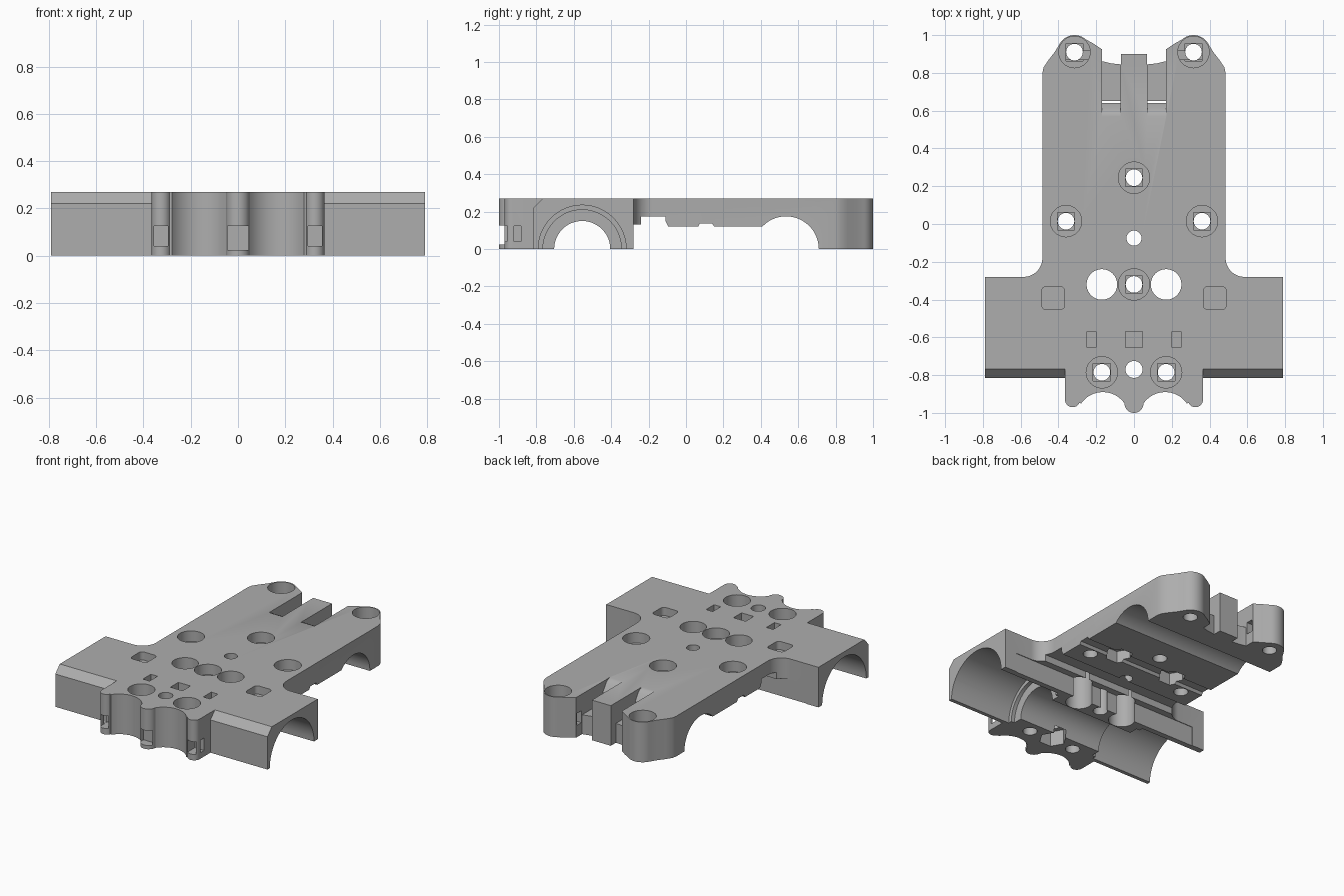
import bpy, bmesh
from math import sin, cos, radians, pi

old = bpy.data.objects.get("Cube")
if old:
    bpy.data.objects.remove(old, do_unlink=True)

mat = bpy.data.materials.new("plain grey plastic")
mat.use_nodes = True
grey = (0.42, 0.42, 0.42, 1)
mat.diffuse_color = grey
mat.node_tree.nodes["Principled BSDF"].inputs["Base Color"].default_value = grey

TOP = 0.27


def arc(cx, cy, r, a0, a1, n=12):
    angles = [radians(a0 + (a1 - a0) * i / n) for i in range(n + 1)]
    return [(cx + r * cos(a), cy + r * sin(a)) for a in angles]


def prism(name, pts, lo, hi, axis="z"):
    """Extrude a closed profile: (x, y) along z, (y, z) along x."""
    def place(p, d):
        return (p[0], p[1], d) if axis == "z" else (d, p[0], p[1])
    bm = bmesh.new()
    base = bm.faces.new([bm.verts.new(place(p, lo)) for p in pts])
    ext = bmesh.ops.extrude_face_region(bm, geom=[base])
    shift = (0, 0, hi - lo) if axis == "z" else (hi - lo, 0, 0)
    bmesh.ops.translate(bm, vec=shift,
                        verts=[v for v in ext["geom"] if isinstance(v, bmesh.types.BMVert)])
    bmesh.ops.recalc_face_normals(bm, faces=bm.faces)
    me = bpy.data.meshes.new(name)
    bm.to_mesh(me)
    bm.free()
    ob = bpy.data.objects.new(name, me)
    bpy.context.collection.objects.link(ob)
    return ob


# Carriage plate outline: scalloped nose, wings, filleted neck, ears and tongue
half = arc(0, -0.95, 0.05, 270, 350, 8)
half += arc(0.165, -1.03, 0.14, 145, 35, 16)
half += arc(0.325, -0.93, 0.04, 205, 360, 12)
half += [(0.365, -0.815), (0.79, -0.815), (0.79, -0.28)]
half += arc(0.585, -0.18, 0.1, 270, 180)
half += [(0.485, 0.80), (0.478, 0.83), (0.455, 0.865), (0.42, 0.91)]
half += arc(0.315, 0.91, 0.09, 25, 130, 14)
half += [(0.215, 0.955), (0.17, 0.925), (0.17, 0.862), (0.12, 0.85), (0.07, 0.845),
         (0.07, 0.9)]
outline = half + [(-x, y) for x, y in reversed(half) if x > 0.001]
body = prism("carriage_plate", outline, 0, TOP)
body.data.materials.append(mat)


def cut(tool):
    tool.hide_render = True
    mod = body.modifiers.new("cut", "BOOLEAN")
    mod.operation, mod.solver, mod.object = "DIFFERENCE", "EXACT", tool
    bpy.context.view_layer.objects.active = body
    bpy.ops.object.modifier_apply(modifier=mod.name)
    bpy.data.objects.remove(tool, do_unlink=True)


def box(x0, x1, y0, y1, z0, z1):
    cut(prism("cutter", [(x0, y0), (x1, y0), (x1, y1), (x0, y1)], z0, z1))


def hole(x, y, r, z0=-0.1, z1=0.4, n=40):
    cut(prism("cutter", arc(x, y, r, 0, 360 - 360 / n, n - 1), z0, z1))


def bore(y, r, x0, x1):
    cut(prism("cutter", arc(y, 0, r, 0, 352.5, 47), x0, x1, "x"))


# Stepped recess under the plate
recess = [(-0.284, -0.1), (-0.284, 0.13), (-0.24, 0.13), (-0.24, 0.175), (-0.11, 0.175),
          (-0.11, 0.15), (-0.095, 0.12), (0.065, 0.12), (0.075, 0.138), (0.14, 0.138),
          (0.15, 0.12), (0.45, 0.12), (0.45, -0.1)]
cut(prism("cutter", recess, -0.7, 0.7, "x"))

# Cross bores: rear seat, front middle, lips and the wide wing seats
bore(0.535, 0.175, -0.9, 0.9)
bore(-0.555, 0.15, -0.9, 0.9)
for s in (-1, 1):
    for r, inner in ((0.21, 0.31), (0.235, 0.335)):
        bore(-0.555, r, *sorted((s * inner, s * 0.9)))

# Wing front chamfers and rear belt slots
for s in (-1, 1):
    cut(prism("cutter", [(-0.83, 0.205), (-0.83, 0.33), (-0.71, 0.33)],
              *sorted((s * 0.3655, s * 0.9)), "x"))
    slot = [(0.57, 0.275), (0.57, 0.27), (0.59, 0.262), (0.61, 0.245), (0.64, 0.2),
            (0.64, 0.13), (0.93, 0.13), (0.93, 0.3), (0.57, 0.3)]
    cut(prism("cutter", slot, *sorted((s * 0.0705, s * 0.1695)), "x"))

# Counterbored screw holes with square seats
screws = [(0, 0.245, 0.2), (0, -0.32, 0.2)]
for s in (-1, 1):
    screws += [(s * 0.315, 0.91, 0.15), (s * 0.36, 0.015, 0.2), (s * 0.17, -0.785, 0.18)]
for x, y, seat in screws:
    hole(x, y, 0.083, seat, 0.4)
    box(x - 0.046, x + 0.046, y - 0.046, y + 0.046, seat - 0.01, seat + 0.02)
    hole(x, y, 0.044, n=32)

# Plain holes
hole(0, -0.075, 0.04)
hole(0, -0.77, 0.045)
for s in (-1, 1):
    hole(s * 0.17, -0.32, 0.081)

# Hexagonal nut pockets underneath
hole(0, -0.77, 0.085, -0.1, 0.1, 6)
for s in (-1, 1):
    hole(s * 0.21, 0.11, 0.085, 0.05, 0.2, 6)

# Tie slots and rounded square pockets in the top
box(-0.045, 0.045, -0.655, -0.57, 0.18, 0.4)
for s in (-1, 1):
    box(*sorted((s * 0.2, s * 0.25)), -0.655, -0.57, 0.18, 0.4)
    cx, cy = s * 0.428, -0.392
    corners = []
    for i, (sx, sy) in enumerate(((1, 1), (-1, 1), (-1, -1), (1, -1))):
        corners += arc(cx + sx * 0.037, cy + sy * 0.037, 0.024, 90 * i, 90 * i + 90, 5)
    cut(prism("cutter", corners, 0.215, 0.4))

# Nose tie openings and ear nut slots
box(-0.045, 0.045, -1.1, -0.94, 0.025, 0.125)
for s in (-1, 1):
    box(*sorted((s * 0.295, s * 0.355)), -1.1, -0.88, 0.04, 0.125)
    box(*sorted((s * 0.3, s * 0.5)), -0.92, -0.881, 0.041, 0.124)
    box(*sorted((s * 0.1, s * 0.36)), 0.87, 0.915, 0.08, 0.16)

# Smooth the curved walls, keep edges crisp
bpy.ops.object.select_all(action="DESELECT")
body.select_set(True)
bpy.context.view_layer.objects.active = body
bpy.ops.object.shade_smooth_by_angle(angle=radians(28))
